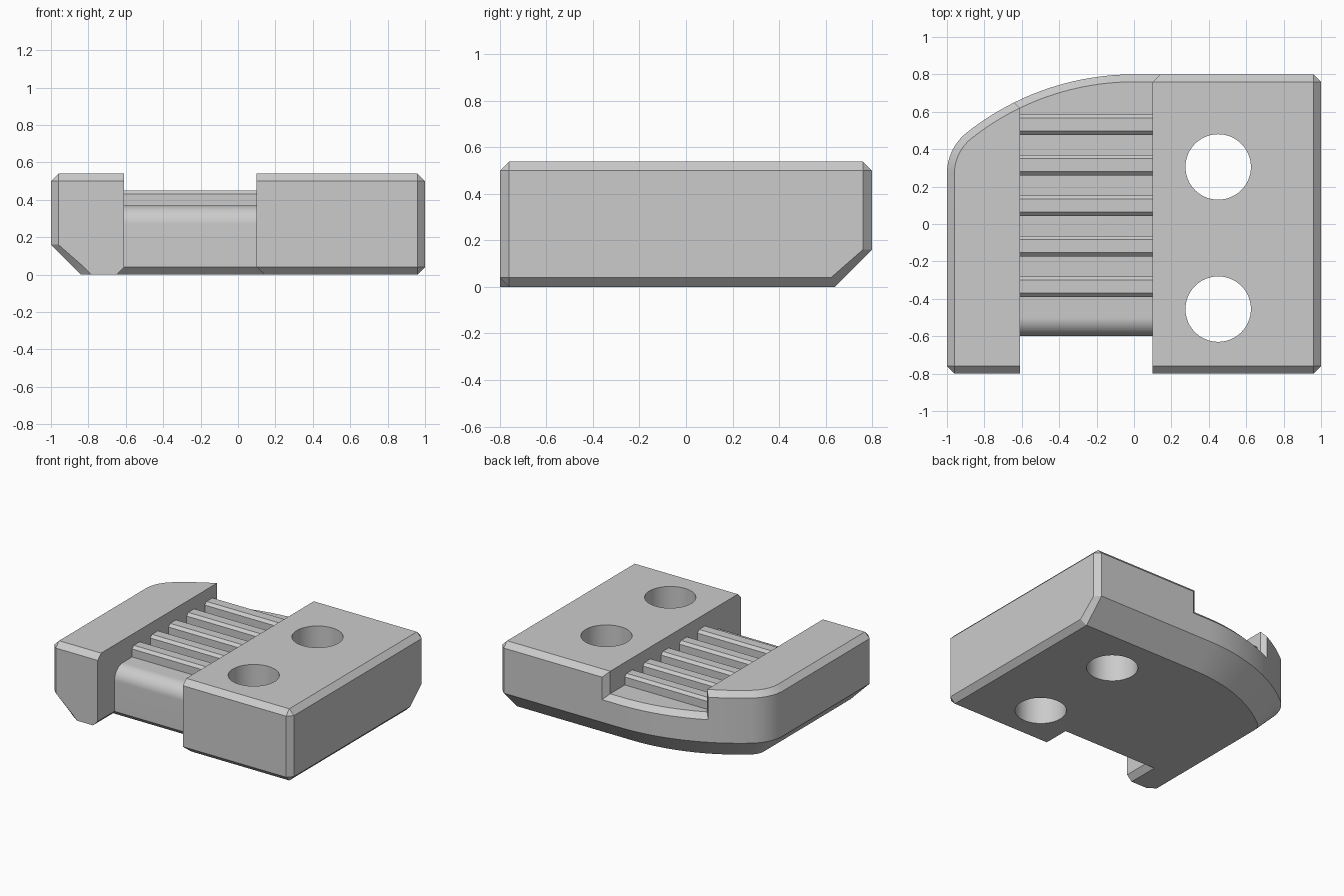
import bpy, bmesh, math

cube = bpy.data.objects.get("Cube")
if cube:
    bpy.data.objects.remove(cube, do_unlink=True)

grey = bpy.data.materials.new("light_grey")
grey.use_nodes = True
grey.diffuse_color = (0.6, 0.6, 0.6, 1)
grey.node_tree.nodes["Principled BSDF"].inputs["Base Color"].default_value = (0.6, 0.6, 0.6, 1)


def loft(name, rings):
    """Closed solid through rings that share one point count."""
    bm = bmesh.new()
    loops = [[bm.verts.new(p) for p in ring] for ring in rings]
    n = len(loops[0])
    for low, high in zip(loops, loops[1:]):
        for i in range(n):
            j = (i + 1) % n
            bm.faces.new((low[i], low[j], high[j], high[i]))
    bm.faces.new(loops[0][::-1])
    bm.faces.new(loops[-1])
    bmesh.ops.remove_doubles(bm, verts=bm.verts, dist=0.0005)
    bmesh.ops.recalc_face_normals(bm, faces=bm.faces)
    mesh = bpy.data.meshes.new(name)
    bm.to_mesh(mesh)
    bm.free()
    mesh.materials.append(grey)
    obj = bpy.data.objects.new(name, mesh)
    bpy.context.collection.objects.link(obj)
    return obj


def plan_prism(name, points, z0, z1):
    return loft(name, [[(x, y, z) for x, y in points] for z in (z0, z1)])


def side_prism(name, points, x0, x1):
    return loft(name, [[(x, y, z) for y, z in points] for x in (x0, x1)])


def activate(obj):
    bpy.ops.object.select_all(action='DESELECT')
    obj.select_set(True)
    bpy.context.view_layer.objects.active = obj


def cut(obj, cutter):
    """Subtract the cutter and discard it."""
    cutter.hide_render = True
    mod = obj.modifiers.new("cut", 'BOOLEAN')
    mod.operation, mod.solver, mod.object = 'DIFFERENCE', 'EXACT', cutter
    activate(obj)
    bpy.ops.object.modifier_apply(modifier=mod.name)
    bpy.data.objects.remove(cutter, do_unlink=True)


def arc(cx, cy, r, a0, a1, steps):
    return [(cx + r * math.cos(a0 + (a1 - a0) * i / steps),
             cy + r * math.sin(a0 + (a1 - a0) * i / steps)) for i in range(steps + 1)]


def outline(z, side, right=0, front=0, jaw=0, back_c=0.04, jaw_c=0.04):
    """Plan outline; side is the inset of the curved back and left edge."""
    bend = math.atan2(0.91, -0.721)
    pts = [(-1 + side, -0.76), (-1 + side + jaw_c, -0.8 + jaw),
           (-0.3, -0.8 + jaw), (-0.25, -0.8 + front),
           (0.96, -0.8 + front), (1 - right, -0.76),
           (1 - right, 0.8 - side - back_c), (0.96, 0.8 - side)]
    pts += arc(0, -0.64, 1.44 - side, math.pi / 2, bend, 24)
    pts += arc(-0.721, 0.27, 0.279 - side, bend, math.pi, 16)[1:]
    return [(x, y, z) for x, y in pts]


# Main block with chamfered edges and a deep bevel under the curved edge
body = loft("clamp_body", [
    outline(0, 0.16, 0.04, 0.04, 0, 0, 0.057),
    outline(0.04, 0.12, back_c=0.057, jaw_c=0.057),
    outline(0.16, 0),
    outline(0.50, 0),
    outline(0.54, 0.04, 0.04, 0.04, 0.04, 0, 0)])

# Belt channel, flaring at the back
L, R = -0.61, 0.10
channel = [(L, -0.95), (R, -0.95), (R, 0.76), (R + 0.1, 0.86), (R + 0.1, 0.95),
           (L - 0.1, 0.95), (L - 0.1, 0.72), (L, 0.62)]
cut(body, plan_prism("channel_cutter", channel, 0.37, 0.7))

# Chamfer on the back edge of the channel floor
edge = plan_prism("floor_edge_cutter", channel, 0.32, 0.375)
cut(edge, loft("floor_core", [outline(0.30, -0.03, -0.1, -0.3, -0.3),
                              outline(0.40, 0.07, -0.1, -0.3, -0.3)]))
cut(body, edge)

# Front notch with a rounded nose and chamfered lower edges
nose = [(-0.95, -0.1), (-0.6, -0.1)]
nose += arc(-0.5, 0.27, 0.1, math.pi, math.pi / 2, 16)
nose += [(-0.5, 0.45), (-0.95, 0.45)]
cut(body, side_prism("nose_cutter", nose, L, R))


def notch_ring(z):
    s = 0.04 - z
    return [(L - s, -0.95, z), (R + s, -0.95, z), (R + s, -0.6 + s, z), (L - s, -0.6 + s, z)]


cut(body, loft("notch_edge_cutter", [notch_ring(-0.02), notch_ring(0.04)]))

# Screw holes
for y in (-0.455, 0.305):
    hole = arc(0.45, y, 0.175, 0, math.tau, 64)[:-1]
    cut(body, plan_prism("hole_cutter", hole, -0.1, 0.7))

# Row of belt teeth
tooth = [(-0.39, 0.36), (-0.28, 0.36), (-0.28, 0.43), (-0.30, 0.45), (-0.37, 0.45), (-0.39, 0.43)]
teeth = side_prism("belt_teeth", tooth, L, R)
row = teeth.modifiers.new("row", 'ARRAY')
row.count = 5
row.use_relative_offset = False
row.use_constant_offset = True
row.constant_offset_displace = (0, 0.2165, 0)

activate(body)
bpy.ops.object.shade_smooth_by_angle(angle=math.radians(20))
